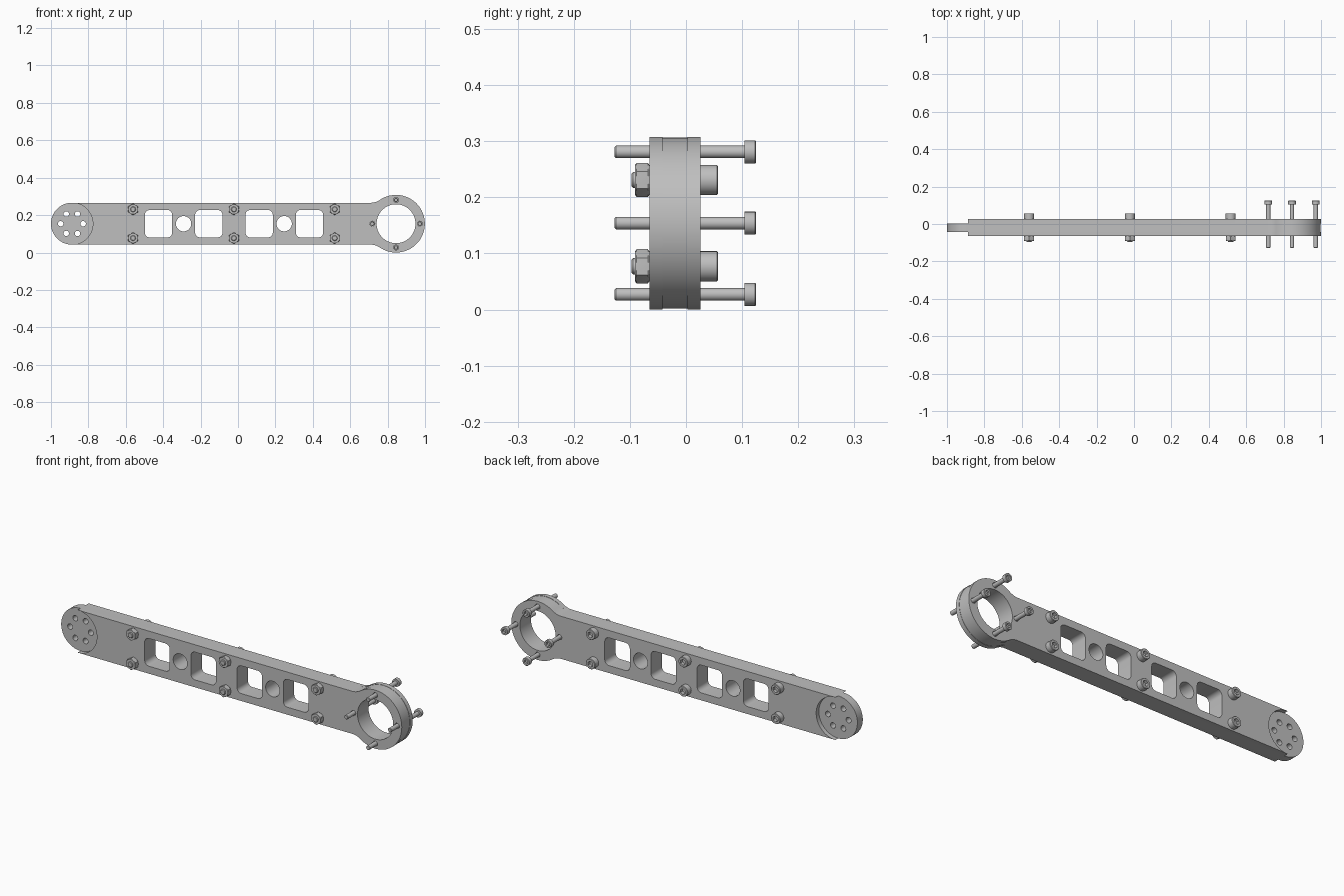
import bpy, bmesh, math
from math import pi, sin, cos

if "Cube" in bpy.data.objects:
    bpy.data.objects.remove(bpy.data.objects["Cube"])

CZ = 0.154                      # height of the arm's centre line
RING_X, DISC_X = 0.845, -0.888  # centres of the ring end and the disc end
HALF = 0.112                    # half height of the arm
FILLET = 0.085

grey = bpy.data.materials.new("plain_grey")
grey.diffuse_color = (0.52, 0.52, 0.52, 1)
grey.use_nodes = True
grey.node_tree.nodes["Principled BSDF"].inputs["Base Color"].default_value = grey.diffuse_color


def finish(name, bm, loc=(0, 0, 0)):
    bmesh.ops.recalc_face_normals(bm, faces=bm.faces[:])
    me = bpy.data.meshes.new(name)
    bm.to_mesh(me)
    bm.free()
    me.shade_smooth()
    me.set_sharp_from_angle(angle=math.radians(28))
    me.materials.append(grey)
    ob = bpy.data.objects.new(name, me)
    ob.location = loc
    bpy.context.collection.objects.link(ob)
    return ob


def arc(x, z, r, a0, a1, n):
    return [(x + r * cos(a0 + (a1 - a0) * i / n), z + r * sin(a0 + (a1 - a0) * i / n))
            for i in range(n + 1)]


def circle(x, z, r, n=32):
    return arc(x, z, r, 0, 2 * pi, n)[:-1]


def rounded_square(x, half, r):
    pts = []
    for k, (sx, sz) in enumerate([(1, 1), (-1, 1), (-1, -1), (1, -1)]):
        pts += arc(x + sx * (half - r), sz * (half - r), r, k * pi / 2, (k + 1) * pi / 2, 6)
    return pts


def arm_outline(ring_r, concave):
    dx = math.sqrt((ring_r + FILLET) ** 2 - (HALF + FILLET) ** 2)
    th = math.atan2(HALF + FILLET, -dx)
    nx = RING_X - dx
    pts = arc(RING_X, 0, ring_r, -th, th, 56)
    pts += arc(nx, HALF + FILLET, FILLET, th - pi, -pi / 2, 8)
    pts += arc(DISC_X, 0, HALF, pi / 2, -pi / 2 if concave else 1.5 * pi, 32)
    pts += arc(nx, -HALF - FILLET, FILLET, pi / 2, pi - th, 8)
    return pts


def layer(name, loops, y0, y1):
    """Fill the outline with its holes and extrude it from y0 to y1."""
    bm = bmesh.new()
    for pts in loops:
        vs = [bm.verts.new((x, y0, z + CZ)) for x, z in pts]
        for a, b in zip(vs, vs[1:] + vs[:1]):
            bm.edges.new((a, b))
    bmesh.ops.remove_doubles(bm, verts=bm.verts[:], dist=1e-5)
    bmesh.ops.triangle_fill(bm, use_beauty=True, edges=bm.edges[:])
    ext = bmesh.ops.extrude_face_region(bm, geom=bm.faces[:], use_keep_orig=True)
    moved = [g for g in ext["geom"] if isinstance(g, bmesh.types.BMVert)]
    bmesh.ops.translate(bm, verts=moved, vec=(0, y1 - y0, 0))
    return finish(name, bm)


def loft(name, rings, loc, n=24):
    """Rings of (radius, y, is_hex) joined along y, capped at both ends."""
    bm = bmesh.new()
    rows = []
    for r, y, is_hex in rings:
        row = []
        for i in range(n):
            a = 2 * pi * i / n
            k = cos(pi / 6) / cos(a % (pi / 3) - pi / 6) if is_hex else 1
            row.append(bm.verts.new((r * k * sin(a), y, r * k * cos(a))))
        rows.append(row)
    for p, q in zip(rows, rows[1:]):
        for i in range(n):
            j = (i + 1) % n
            bm.faces.new((p[i], p[j], q[j], q[i]))
    bm.faces.new(rows[0])
    bm.faces.new(rows[-1])
    return finish(name, bm, loc)


def bolt(name, loc, shaft, tip, head, y0, y1, socket):
    c = head * 0.08
    loft(name, [(shaft * 0.8, tip, 0), (shaft, tip + shaft * 0.2, 0), (shaft, y0, 0),
                (head, y0, 0), (head, y1 - c, 0), (head - c, y1, 0),
                (socket, y1, 1), (socket, y1 - (y1 - y0) * 0.55, 1)], loc)


# Openings shared by all three layers
openings = [circle(RING_X, 0, 0.104, 56)]
openings += [rounded_square(x, 0.073, 0.025) for x in (-0.425, -0.156, 0.113, 0.382)]
openings += [circle(x, 0, 0.041) for x in (-0.291, 0.247)]
ring_spots = [(RING_X + 0.127 * cos(k * pi / 2), 0.127 * sin(k * pi / 2)) for k in range(4)]
openings += [circle(x, z, 0.0135, 16) for x, z in ring_spots]

# Holes in the disc end
disc_holes = [circle(DISC_X + 0.06 * cos(k * pi / 3), 0.06 * sin(k * pi / 3), 0.0145, 20)
              for k in range(6)]

# Layers of the arm
layer("core_plate", [arm_outline(0.1525, False)] + openings + disc_holes, -0.042, 0.003)
layer("front_plate", [arm_outline(0.154, True)] + openings, -0.065, -0.042)
layer("back_plate", [arm_outline(0.154, True)] + openings, 0.003, 0.026)

# Long bolts around the ring
for x, z in ring_spots:
    bolt("ring_bolt", (x, 0, CZ + z), 0.0112, -0.127, 0.0205, 0.104, 0.125, 0.0115)

# Clamping bolts and nuts along the arm
for x in (-0.561, -0.022, 0.517):
    for z in (-0.077, 0.077):
        loc = (x, 0, CZ + z)
        bolt("clamp_bolt", loc, 0.0145, -0.097, 0.027, 0.026, 0.057, 0.0155)
        loft("clamp_nut", [(0.0264, -0.065, 0), (0.0305, -0.068, 1),
                           (0.0305, -0.088, 1), (0.0264, -0.091, 0)], loc)
